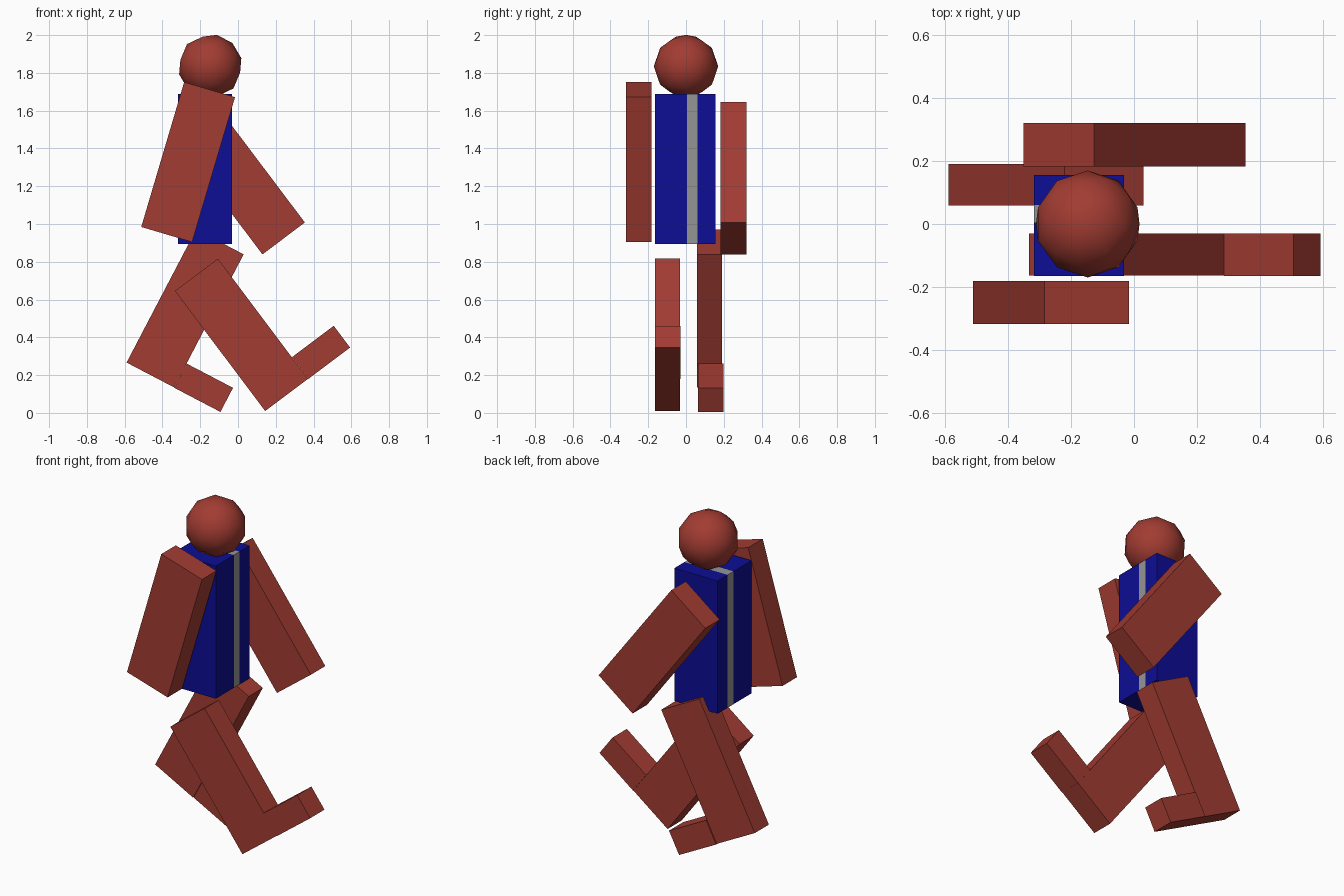
import bpy
from math import radians, sin, cos

if "Cube" in bpy.data.objects:
    bpy.data.objects.remove(bpy.data.objects["Cube"])


def material(name, rgb):
    m = bpy.data.materials.new(name)
    m.diffuse_color = (*rgb, 1)
    m.use_nodes = True
    m.node_tree.nodes["Principled BSDF"].inputs["Base Color"].default_value = m.diffuse_color
    return m


red = material("red", (0.36, 0.045, 0.032))
blue = material("blue", (0.004, 0.004, 0.30))
grey = material("grey", (0.30, 0.30, 0.30))


def box(name, centre, size, mat, tilt=0):
    bpy.ops.mesh.primitive_cube_add(size=1, location=centre, rotation=(0, radians(tilt), 0))
    ob = bpy.context.object
    ob.name = name
    ob.scale = size
    bpy.ops.object.transform_apply(location=False, rotation=False, scale=True)
    ob.data.materials.append(mat)
    return ob


def slab(name, y0, y1, mat):
    box(name, (-0.175, (y0 + y1) / 2, 1.292), (0.287, y1 - y0, 0.795), mat)


# Torso: vest in two halves with an off-centre stripe running right through
slab("vest_wide_half", -0.165, 0.005, blue)
slab("vest_stripe", 0.005, 0.06, grey)
slab("vest_narrow_half", 0.06, 0.155, blue)

# Swinging arms
box("near_arm", (-0.264, -0.25, 1.328), (0.281, 0.137, 0.80), red, 16.5)
box("far_arm", (0.001, 0.252, 1.243), (0.281, 0.137, 0.80), red, -37)


# Striding legs, each with a foot at the lower front edge in the leg's own frame
def leg(side, x, y, z, tilt, foot_y):
    box(side + "_leg", (x, y, z), (0.284, 0.133, 0.795), red, tilt)
    c, s = cos(radians(tilt)), sin(radians(tilt))
    fx, fz = 0.281, -0.327
    box(side + "_foot", (x + fx * c + fz * s, foot_y, z - fx * s + fz * c),
        (0.277, 0.135, 0.144), red, tilt)


leg("near", 0.0185, -0.097, 0.413, -36.9, -0.097)
leg("far", -0.28, 0.125, 0.553, 27.6, 0.131)

# Low-poly head, smooth shaded
bpy.ops.mesh.primitive_ico_sphere_add(subdivisions=2, radius=0.17, location=(-0.147, 0, 1.835),
                                      rotation=(0, radians(12), 0))
head = bpy.context.object
head.name = "head"
head.data.materials.append(red)
bpy.ops.object.shade_smooth()
